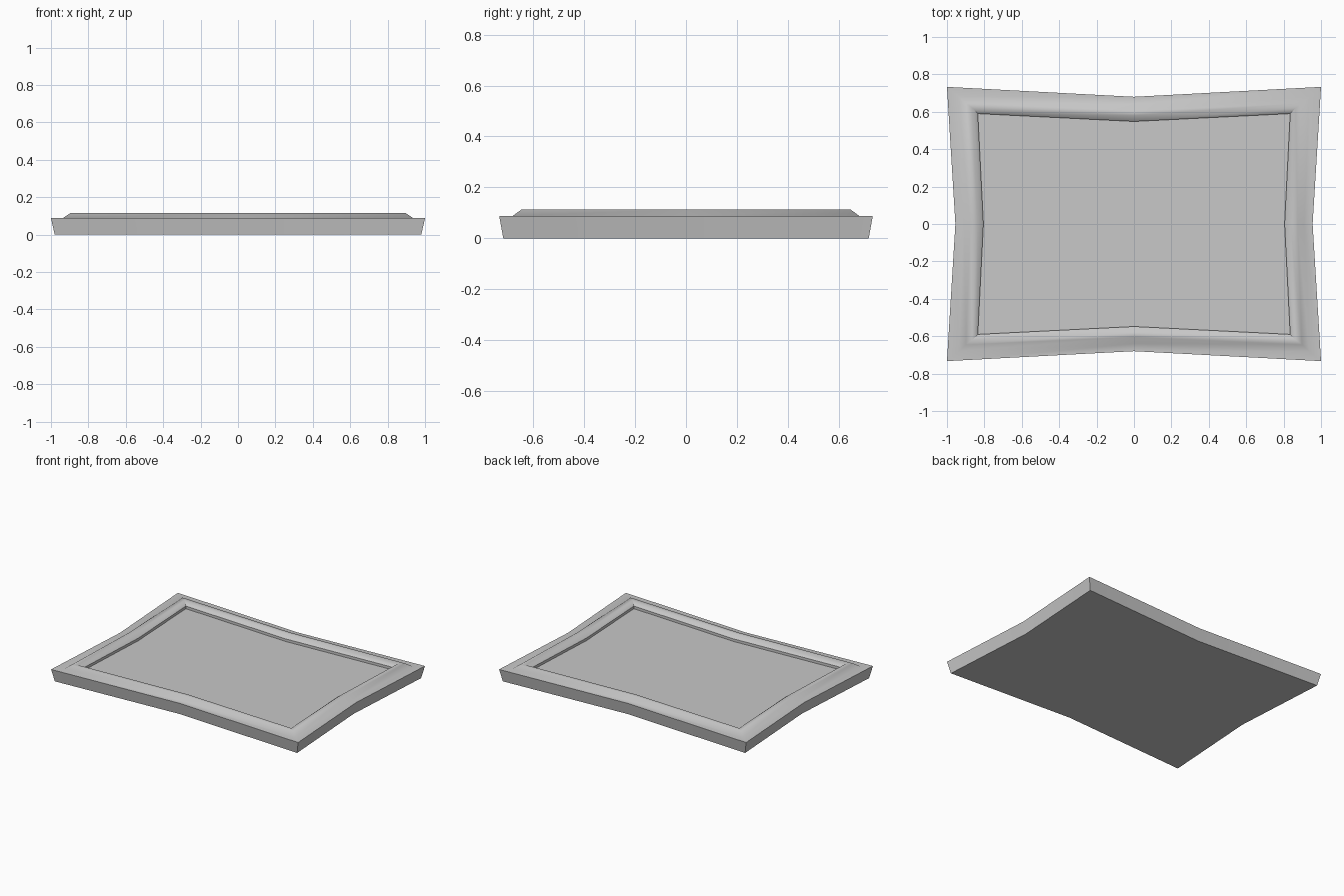
import bpy
import bmesh
import math

cube = bpy.data.objects.get("Cube")
if cube:
    bpy.data.objects.remove(cube, do_unlink=True)

grey = bpy.data.materials.new("light_grey")
grey.use_nodes = True
colour = (0.58, 0.58, 0.58, 1)
grey.diffuse_color = colour
grey.node_tree.nodes["Principled BSDF"].inputs["Base Color"].default_value = colour


def ring(bm, corner_x, corner_y, mid_x, mid_y, z):
    """Four-cornered outline whose sides are pinched in at the middle."""
    outline = [(corner_x, corner_y), (0, mid_y), (-corner_x, corner_y), (-mid_x, 0),
               (-corner_x, -corner_y), (0, -mid_y), (corner_x, -corner_y), (mid_x, 0)]
    return [bm.verts.new((x, y, z)) for x, y in outline]


# Tray section from underside to floor: corner x, corner y, mid x, mid y, height
section = [
    (0.98, 0.717, 0.935, 0.662, 0.0),     # underside edge
    (1.0, 0.733, 0.955, 0.68, 0.088),     # outer rim
    (0.937, 0.68, 0.91, 0.64, 0.088),     # foot of raised frame
    (0.898, 0.645, 0.875, 0.605, 0.114),  # outer top of frame
    (0.865, 0.62, 0.837, 0.58, 0.114),    # inner top of frame
    (0.835, 0.59, 0.805, 0.548, 0.09),    # inner lip
    (0.835, 0.59, 0.805, 0.548, 0.071),   # floor edge
]

bm = bmesh.new()
rings = [ring(bm, *level) for level in section]
for low, high in zip(rings, rings[1:]):
    for i in range(len(low)):
        j = (i + 1) % len(low)
        bm.faces.new((low[i], low[j], high[j], high[i]))
bm.faces.new(rings[0][::-1])
bm.faces.new(rings[-1])
bmesh.ops.recalc_face_normals(bm, faces=bm.faces)

mesh = bpy.data.meshes.new("tray")
bm.to_mesh(mesh)
bm.free()
mesh.materials.append(grey)
tray = bpy.data.objects.new("tray", mesh)
bpy.context.collection.objects.link(tray)

# Soft frame slopes, sharp rim and floor edge
bpy.ops.object.select_all(action='DESELECT')
tray.select_set(True)
bpy.context.view_layer.objects.active = tray
bpy.ops.object.shade_smooth_by_angle(angle=math.radians(40))
